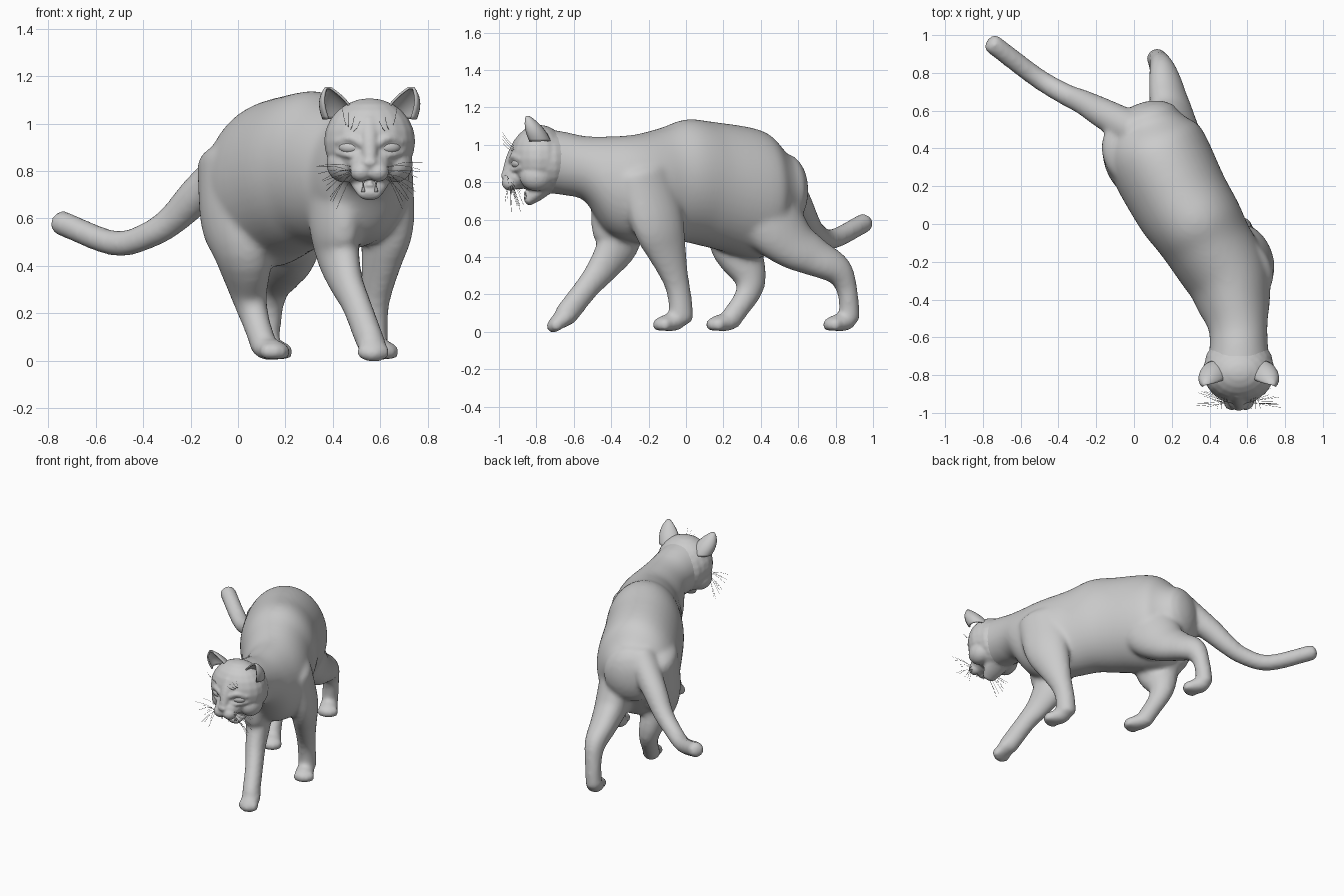
import bpy, bmesh, math, random
from mathutils import Vector, Matrix, Euler

if "Cube" in bpy.data.objects:
    bpy.data.objects.remove(bpy.data.objects["Cube"])

random.seed(4)
UP = Vector((0, 0, 1))
FWD = Vector((0.49, -0.87, 0))          # walking direction
HX = 0.555                              # head centre line
coat = bpy.data.materials.new("grey coat")
coat.diffuse_color = (0.6, 0.6, 0.6, 1)
coat.use_nodes = True
coat.node_tree.nodes["Principled BSDF"].inputs["Base Color"].default_value = coat.diffuse_color


def catmull(pts, sub):
    p = [Vector(q) for q in pts]
    p = [2 * p[0] - p[1]] + p + [2 * p[-1] - p[-2]]
    out = []
    for i in range(1, len(p) - 2):
        a, b, c, d = p[i - 1:i + 3]
        for k in range(sub):
            t = k / sub
            out.append(0.5 * (2 * b + (c - a) * t + (2 * a - 5 * b + 4 * c - d) * t ** 2
                              + (3 * b - a - 3 * c + d) * t ** 3))
    return out + [p[-2]]


def tube(bm, pts, ref=UP, n=24, sub=5, dome=0.6, size=None, upright=False):
    """Rounded tube; half width and height come with the points or from size(z, t)."""
    d = catmull(pts, sub)
    last = len(d) - 1
    loc = [Vector(q[:3]) for q in d]
    spec = []
    for i, q in enumerate(d):
        t = loc[min(i + 1, last)] - loc[max(i - 1, 0)]
        if upright:
            t.z = 0
        t.normalize()
        w, h = size(q[2], i / last) if size else (q[3], q[4])
        spec.append((loc[i], t, w, h))

    def cap(s, sign):
        c, t, w, h = s
        return [(c + t * sign * dome * min(w, h) * math.sin(a), t, w * math.cos(a), h * math.cos(a))
                for a in (0.4, 0.8, 1.15, 1.4)]
    spec = cap(spec[0], -1)[::-1] + spec + cap(spec[-1], 1)
    rings = []
    for c, t, w, h in spec:
        side = t.cross(ref).normalized()
        top = side.cross(t)
        rings.append([bm.verts.new(c + side * w * math.cos(a) + top * h * math.sin(a))
                      for a in (2 * math.pi * k / n for k in range(n))])
    for r, s in zip(rings, rings[1:]):
        for k in range(n):
            bm.faces.new((r[k], r[(k + 1) % n], s[(k + 1) % n], s[k]))
    bm.faces.new(rings[0][::-1])
    bm.faces.new(rings[-1])


def leg_size(w, h, bulk_w, bulk_h, low=0.2):
    """Slim below, swelling into the shoulder or thigh with height."""
    def size(z, t):
        s = max(0, min(1, (z - low) / (0.65 - low)))
        s = s * s * (3 - 2 * s)
        return w + bulk_w * s, h + bulk_h * s
    return size


def even(r):
    return lambda z, t: (r, r)


def ball(bm, loc, size, rot=(0, 0, 0)):
    bmesh.ops.create_uvsphere(bm, u_segments=20, v_segments=12, radius=1,
                              matrix=Matrix.LocRotScale(Vector(loc), Euler(rot), Vector(size)))


def finish(bm, name, voxel=None, smooth=4):
    bmesh.ops.recalc_face_normals(bm, faces=bm.faces[:])
    me = bpy.data.meshes.new(name)
    bm.to_mesh(me)
    bm.free()
    me.materials.append(coat)
    for p in me.polygons:
        p.use_smooth = True
    ob = bpy.data.objects.new(name, me)
    bpy.context.collection.objects.link(ob)
    if voxel:
        m = ob.modifiers.new("merge", 'REMESH')
        m.mode, m.voxel_size, m.use_smooth_shade = 'VOXEL', voxel, True
        s = ob.modifiers.new("soften", 'SMOOTH')
        s.factor, s.iterations = 0.5, smooth
    return ob


def paw(bm, x, y, z=0.048, pitch=0.0, w=0.063, yaw=0.51):
    """Foot pad with four toes."""
    rot = (pitch, 0, yaw)
    m = Matrix.LocRotScale(Vector((x, y, z)), Euler(rot), None)
    ball(bm, (x, y, z), (w, 0.088, 0.047), rot)
    for i in range(4):
        u = (i - 1.5) / 1.5
        ball(bm, m @ Vector((u * w * 0.7, -0.068 + 0.018 * u * u, -0.01)), (0.026, 0.034, 0.036), rot)


# ---- body: torso and neck, legs, paws and tail merged into one skin
bm = bmesh.new()
torso = [(.06, .53, .755, .19, .2), (.11, .4, .735, .268, .34), (.24, .14, .785, .263, .338),
         (.33, 0, .807, .25, .328), (.4, -.12, .785, .235, .308), (.49, -.27, .765, .225, .29),
         (.53, -.42, .79, .195, .255), (.55, -.54, .872, .158, .175), (HX, -.65, .9, .155, .17),
         (HX, -.76, .915, .172, .172)]
tube(bm, torso, n=40, upright=True)

fore = leg_size(.059, .066, .036, .092)
hind = leg_size(.056, .06, .085, .138, .12)
hind_back = leg_size(.054, .055, .08, .145)
# leading foreleg
tube(bm, [(.41, -.35, .78), (.408, -.37, .56), (.42, -.37, .46), (.455, -.45, .335), (.5, -.53, .235),
          (.555, -.645, .088)], FWD, size=fore)
paw(bm, .565, -.66, .068, 0.5, yaw=0.15)
# trailing foreleg
tube(bm, [(.622, -.22, .84), (.63, -.15, .58), (.607, -.105, .44), (.575, -.042, .23), (.57, -.022, .07)],
     FWD, size=fore)
paw(bm, .59, -.085)
# leading hind leg
tube(bm, [(-.015, .36, .84), (-.005, .31, .62), (.02, .275, .46), (.052, .345, .25), (.11, .235, .06)],
     FWD, size=hind)
paw(bm, .133, .2)
# trailing hind leg
tube(bm, [(.18, .36, .82), (.215, .44, .62), (.205, .56, .48), (.18, .68, .405), (.155, .81, .33),
          (.135, .862, .22), (.12, .875, .07)], FWD, size=hind_back)
paw(bm, .143, .825)
# tail
tube(bm, [(.01, .49, .86), (-.17, .59, .7), (-.27, .645, .6), (-.37, .69, .533), (-.52, .78, .495),
          (-.75, .955, .583)], size=lambda z, t: (.053 + .047 * (1 - t) ** 2.5,) * 2)
finish(bm, "body", 0.014, 13)

# ---- head: skull, muzzle, nose, brows, lids and lower jaw
bm = bmesh.new()
ball(bm, (HX, -.785, .925), (.193, .158, .182))
ball(bm, (HX, -.74, .91), (.182, .15, .172))
ball(bm, (HX, -.77, .85), (.168, .13, .115))
ball(bm, (HX, -.895, .825), (.09, .085, .062))
tube(bm, [(HX, -.88, 1), (HX, -.922, .93), (HX, -.952, .85)], FWD, size=lambda z, t: (.05 - .02 * t, .046 - .014 * t))
ball(bm, (HX, -.972, .835), (.032, .018, .018))
tube(bm, [(HX, -.74, .79), (HX, -.8, .735), (HX, -.845, .7)], size=lambda z, t: (.1 - .052 * t, .05 - .022 * t))
ball(bm, (HX, -.835, .73), (.03, .04, .012), (-0.4, 0, 0))
for s in (-1, 1):
    ball(bm, (HX + s * .036, -.938, .796), (.046, .048, .042))
    ball(bm, (HX + s * .11, -.8, .83), (.072, .09, .078))
    for z, bend, r in ((.922, .016, .018), (.878, -.013, .012)):
        tube(bm, [(HX + s * .037, -.934, z - .006), (HX + s * .08, -.92, z + bend), (HX + s * .135, -.88, z)],
             n=12, size=even(r))
finish(bm, "head", 0.008, 6)

# ---- eyes
bm = bmesh.new()
for s in (-1, 1):
    ball(bm, (HX + s * .084, -.905, .9), (.048, .024, .026), (0, 0, s * .35))
finish(bm, "eyes")

# ---- fangs
bm = bmesh.new()
for s in (-1, 1):
    for y, z, turn in ((-.935, .752, math.pi), (-.858, .728, 0)):
        bmesh.ops.create_cone(bm, cap_ends=True, segments=8, radius1=.009, radius2=.001, depth=.034,
                              matrix=Matrix.LocRotScale(Vector((HX + s * .027, y, z)), Euler((turn, 0, 0)), None))
finish(bm, "fangs")

# ---- ears: cupped shells, open to the front
for s, label in ((-1, "left"), (1, "right")):
    bm = bmesh.new()
    base, tip = Vector((HX + s * .125, -.79, 1.02)), Vector((HX + s * .175, -.848, 1.15))
    rows = []
    for i in range(11):
        t = i / 10
        r = .07 * (1 - .85 * t ** 2.4)
        rows.append([])
        for k in range(15):
            a = math.radians(-28 + 236 * k / 14) - s * 0.3
            rows[-1].append(bm.verts.new(base.lerp(tip, t) + Vector((r * math.cos(a), r * .9 * math.sin(a), 0))))
    for p, q in zip(rows, rows[1:]):
        for k in range(14):
            bm.faces.new((p[k], p[k + 1], q[k + 1], q[k]))
    bm.faces.new(rows[-1])
    m = finish(bm, label + "_ear").modifiers.new("thickness", 'SOLIDIFY')
    m.thickness, m.offset = .01, 0

# ---- whiskers on the muzzle and above the eyes
bm = bmesh.new()
hair = even(.0009)
for s in (-1, 1):
    for i in range(11):
        t = i / 10
        root = Vector((HX + s * random.uniform(.05, .07), random.uniform(-.95, -.935), random.uniform(.775, .815)))
        out = Vector((s * (.17 - .09 * t), random.uniform(-.03, .07), .03 - .19 * t))
        tube(bm, [root, root + out * .5 + UP * .012, root + out], Vector((0, 1, .2)), n=4, sub=3, size=hair)
    for i in range(4):
        root = Vector((HX + s * (.07 + .01 * i), -.92, .965 + .01 * i))
        end = root + Vector((s * .015 * (i - 2), -.06, .045 + .008 * i))
        tube(bm, [root, root.lerp(end, .5) - UP * .008, end], Vector((1, 0, .1)), n=4, sub=3, size=hair)
finish(bm, "whiskers")
